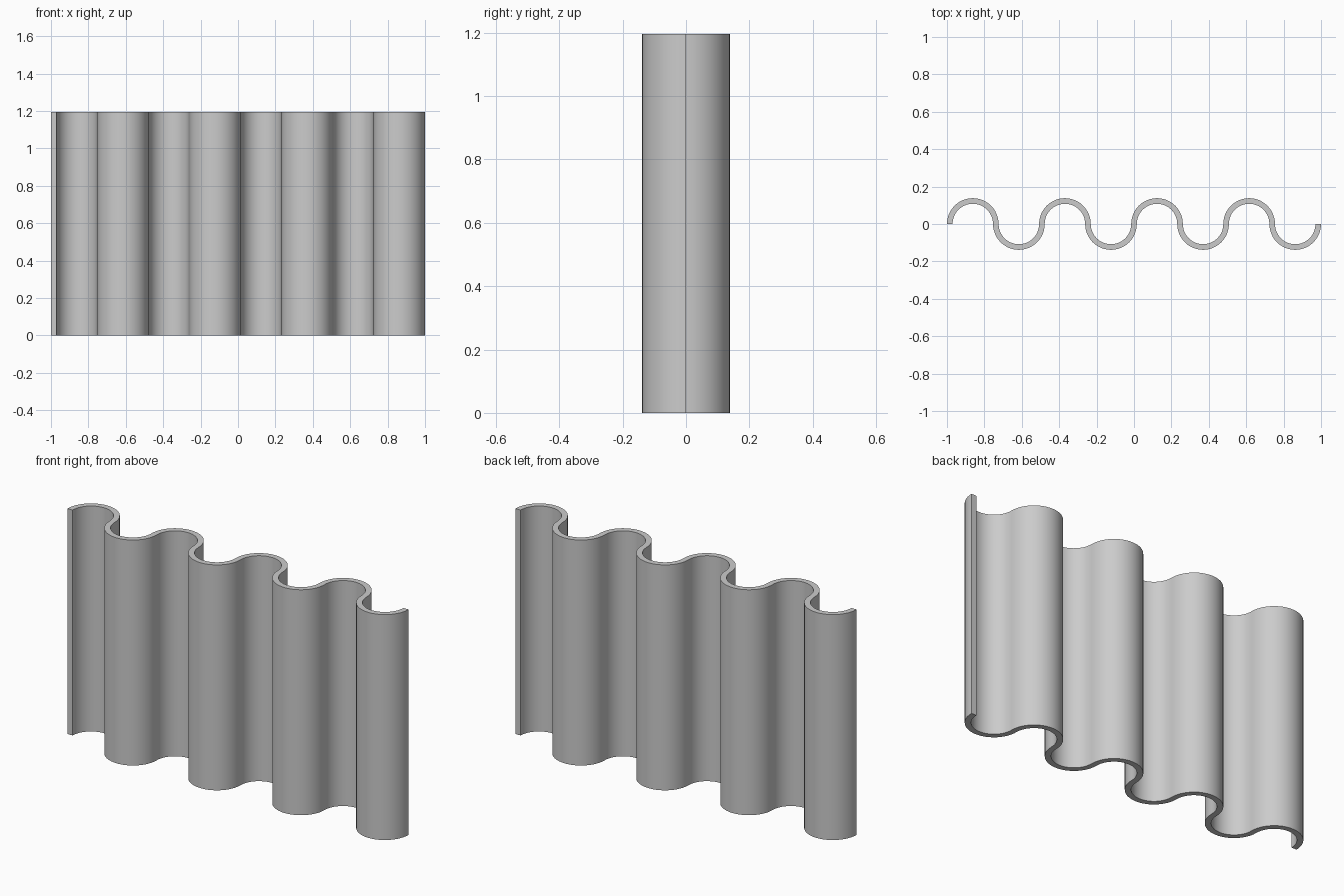
import bpy, bmesh
from math import pi, sin, cos, radians

cube = bpy.data.objects.get("Cube")
if cube:
    bpy.data.objects.remove(cube, do_unlink=True)

WIDTH, HEIGHT, WALL = 2.0, 1.195, 0.03
ARCS, STEPS = 8, 24
RADIUS = (WIDTH - WALL) / (2 * ARCS)

metal = bpy.data.materials.new("grey metal")
metal.use_nodes = True
colour = (0.6, 0.6, 0.6, 1)
metal.diffuse_color = colour
metal.node_tree.nodes["Principled BSDF"].inputs["Base Color"].default_value = colour


def wave_pairs():
    """Points on both wall sides along alternating half circles."""
    for arc in range(ARCS):
        cx = (2 * arc + 1 - ARCS) * RADIUS
        side = 1 if arc % 2 == 0 else -1
        for i in range(0 if arc == 0 else 1, STEPS + 1):
            a = pi * (1 - i / STEPS)
            yield [(cx + r * cos(a), side * r * sin(a), 0)
                   for r in (RADIUS + side * WALL / 2, RADIUS - side * WALL / 2)]


# Wavy wall outline, filled as a strip and raised to full height
bm = bmesh.new()
pairs = [[bm.verts.new(p) for p in pair] for pair in wave_pairs()]
for (a, b), (c, d) in zip(pairs, pairs[1:]):
    bm.faces.new((a, b, d, c))
raised = bmesh.ops.extrude_face_region(bm, geom=bm.faces[:], use_keep_orig=True)
top = [v for v in raised["geom"] if isinstance(v, bmesh.types.BMVert)]
bmesh.ops.translate(bm, verts=top, vec=(0, 0, HEIGHT))
bmesh.ops.recalc_face_normals(bm, faces=bm.faces[:])

mesh = bpy.data.meshes.new("corrugated_panel")
bm.to_mesh(mesh)
bm.free()
mesh.materials.append(metal)
panel = bpy.data.objects.new("corrugated_panel", mesh)
bpy.context.collection.objects.link(panel)

# Smooth curves with crisp rims
bpy.ops.object.select_all(action="DESELECT")
panel.select_set(True)
bpy.context.view_layer.objects.active = panel
bpy.ops.object.shade_smooth_by_angle(angle=radians(30))
